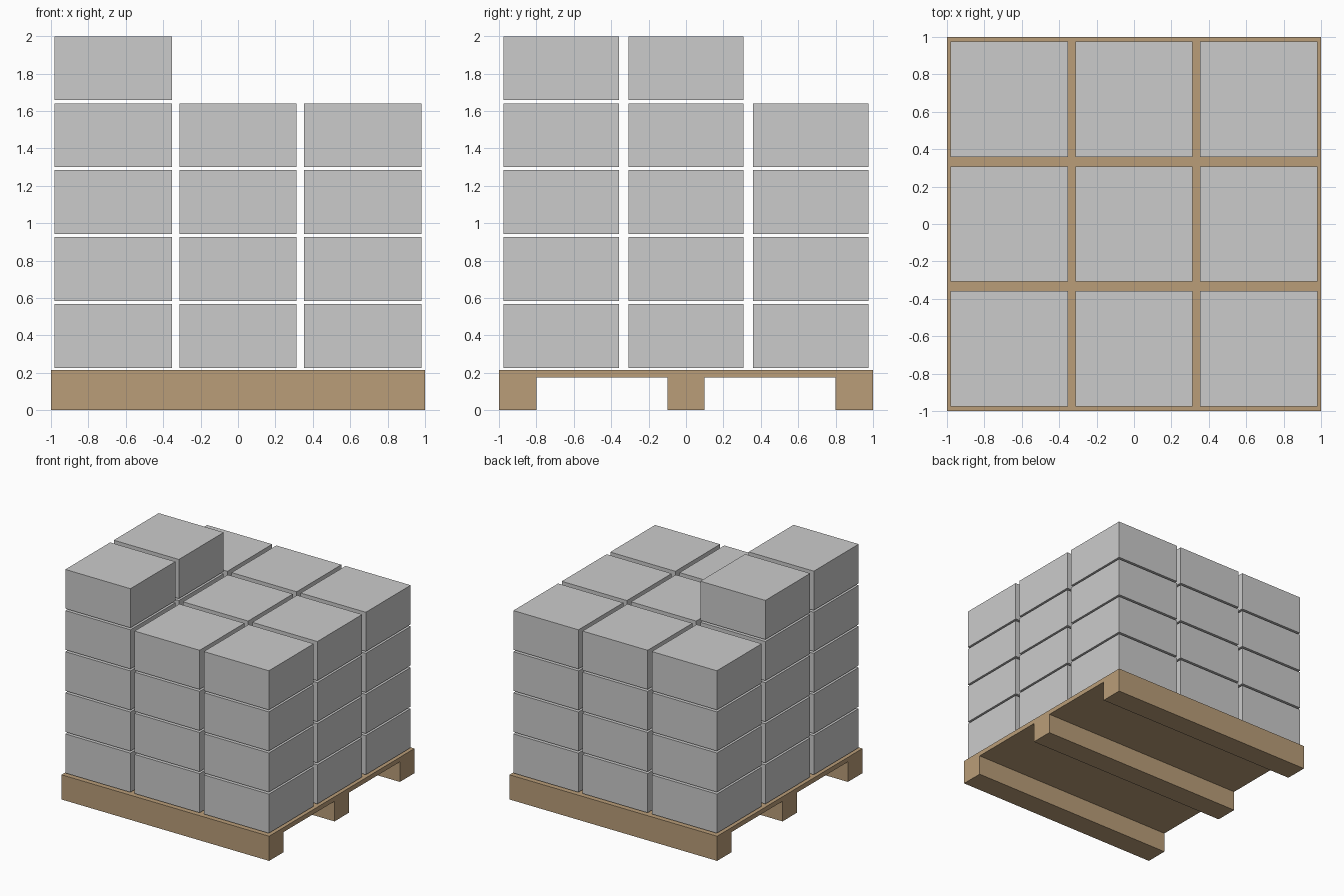
import bpy, bmesh
from mathutils import Matrix

if "Cube" in bpy.data.objects:
    bpy.data.objects.remove(bpy.data.objects["Cube"])

BOX_SIZE = (0.627, 0.617, 0.341)
PITCH_XY = 0.667
PITCH_Z = 0.358
FIRST_Z = 0.226
FULL_LAYERS = 4


def finish(name, bm):
    bmesh.ops.recalc_face_normals(bm, faces=bm.faces)
    mesh = bpy.data.meshes.new(name)
    bm.to_mesh(mesh)
    bm.free()
    obj = bpy.data.objects.new(name, mesh)
    bpy.context.collection.objects.link(obj)
    return obj


# Pallet: deck and three runners as one side profile (y, z) swept along x
profile = [(-1, 0), (-0.8, 0), (-0.8, 0.175), (-0.1, 0.175), (-0.1, 0),
           (0.1, 0), (0.1, 0.175), (0.8, 0.175), (0.8, 0), (1, 0),
           (1, 0.215), (-1, 0.215)]
bm = bmesh.new()
side = bm.faces.new([bm.verts.new((-1, y, z)) for y, z in profile])
swept = bmesh.ops.extrude_face_region(bm, geom=[side], use_keep_orig=True)
bmesh.ops.translate(bm, vec=(2, 0, 0),
                    verts=[v for v in swept["geom"] if isinstance(v, bmesh.types.BMVert)])
pallet = finish("pallet", bm)
wood = bpy.data.materials.new("wood")
wood.diffuse_color = (0.49, 0.34, 0.19, 1)
wood.use_nodes = True
wood.node_tree.nodes["Principled BSDF"].inputs["Base Color"].default_value = wood.diffuse_color
pallet.data.materials.append(wood)

# Carton: one shared mesh
bm = bmesh.new()
bmesh.ops.create_cube(bm, size=1, matrix=Matrix.Diagonal((*BOX_SIZE, 1)))
first = finish("carton", bm)
carton_mesh = first.data
bpy.data.objects.remove(first)


def add_carton(col, row, layer):
    obj = bpy.data.objects.new(f"carton_{layer}_{row}_{col}", carton_mesh)
    obj.location = ((col - 1) * PITCH_XY, (row - 1) * PITCH_XY,
                    FIRST_Z + BOX_SIZE[2] / 2 + layer * PITCH_Z)
    bpy.context.collection.objects.link(obj)


# Full layers of 3 x 3 cartons
for layer in range(FULL_LAYERS):
    for row in range(3):
        for col in range(3):
            add_carton(col, row, layer)

# Partial top layer: front and middle cartons of the left column
for row in (0, 1):
    add_carton(0, row, FULL_LAYERS)
